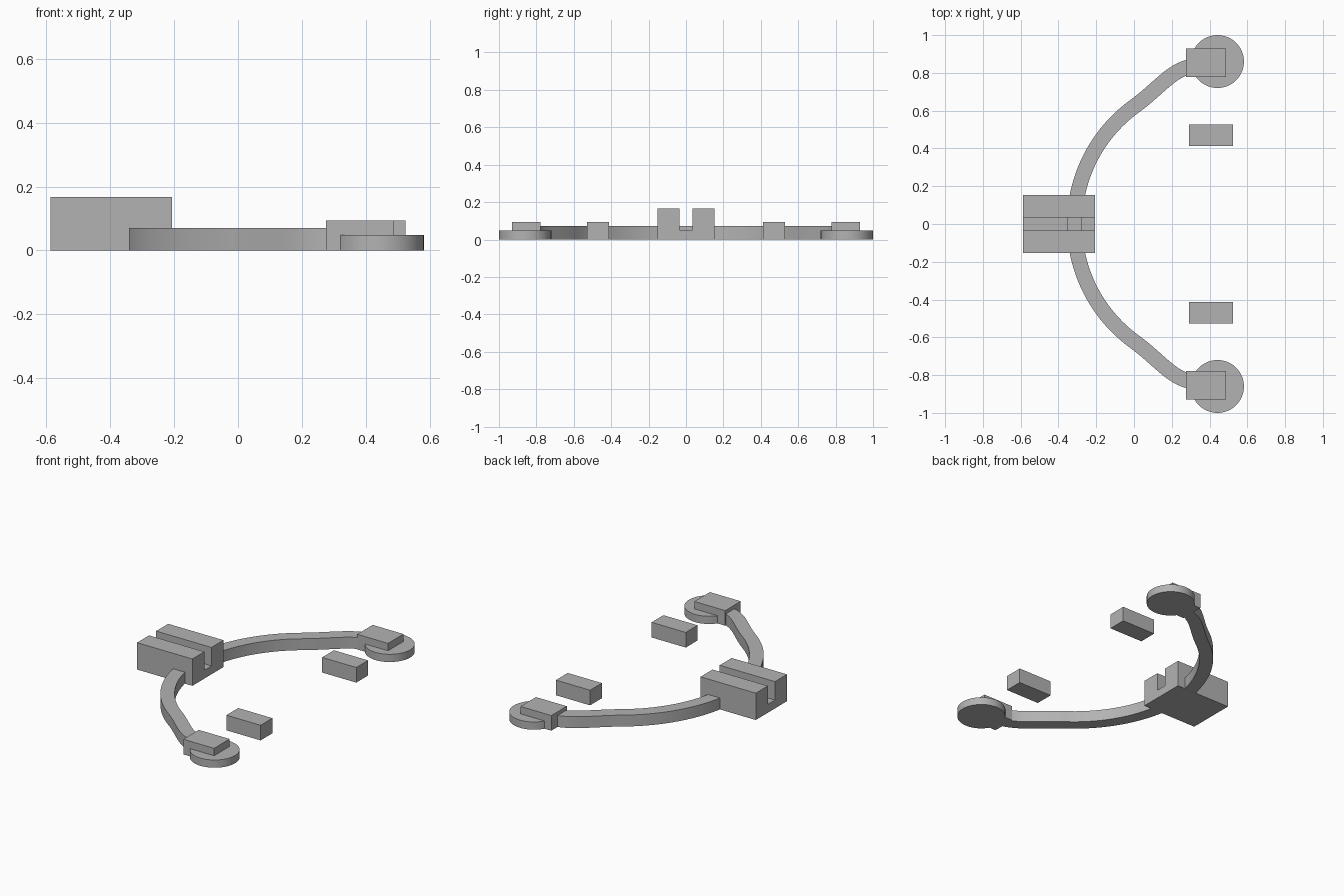
import bpy, bmesh, math
from mathutils import Vector
from mathutils.geometry import interpolate_bezier

if "Cube" in bpy.data.objects:
    bpy.data.objects.remove(bpy.data.objects["Cube"], do_unlink=True)

grey = bpy.data.materials.new("plain_grey")
grey.use_nodes = True
GREY = (0.45, 0.45, 0.45, 1)
grey.diffuse_color = GREY
grey.node_tree.nodes["Principled BSDF"].inputs["Base Color"].default_value = GREY


def prism(name, outline, height, axis="z", start=0.0, smooth=False):
    """Extrude a closed outline along z, or a (y, z) outline along x."""
    bm = bmesh.new()
    if axis == "z":
        points, push = [(a, b, start) for a, b in outline], Vector((0, 0, height))
    else:
        points, push = [(start, a, b) for a, b in outline], Vector((height, 0, 0))
    face = bm.faces.new([bm.verts.new(p) for p in points])
    result = bmesh.ops.extrude_face_region(bm, geom=[face])
    moved = [g for g in result["geom"] if isinstance(g, bmesh.types.BMVert)]
    bmesh.ops.translate(bm, verts=moved, vec=push)
    bmesh.ops.recalc_face_normals(bm, faces=bm.faces)
    mesh = bpy.data.meshes.new(name)
    bm.to_mesh(mesh)
    bm.free()
    mesh.materials.append(grey)
    obj = bpy.data.objects.new(name, mesh)
    bpy.context.collection.objects.link(obj)
    if smooth:
        bpy.ops.object.select_all(action="DESELECT")
        obj.select_set(True)
        bpy.context.view_layer.objects.active = obj
        bpy.ops.object.shade_smooth_by_angle(angle=math.radians(30))
    return obj


def box(name, x0, x1, y0, y1, height):
    return prism(name, [(x0, y0), (x1, y0), (x1, y1), (x0, y1)], height)


# Slotted centre block, with a channel along x
half = [(0.153, 0), (0.153, 0.167), (0.035, 0.167), (0.035, 0.052)]
profile = half + [(-y, z) for y, z in reversed(half)]
prism("slotted_block", profile, 0.38, axis="x", start=-0.587)

# Curved band: a circular arc, then a reverse bend into each end pad
centre, radius, sweep = 0.455, 0.77, math.radians(53.8)
arc = [Vector((centre - radius * math.cos(sweep * i / 24),
               radius * math.sin(sweep * i / 24))) for i in range(25)]
bend = interpolate_bezier(arc[-1], Vector((0.13, 0.715)),
                          Vector((0.2, 0.82)), Vector((0.31, 0.835)), 16)
upper = arc + [Vector(p[:2]) for p in bend[1:]]
path = [Vector((p.x, -p.y)) for p in reversed(upper[1:])] + upper
outer, inner = [], []
for i, p in enumerate(path):
    along = (path[min(i + 1, len(path) - 1)] - path[max(i - 1, 0)]).normalized()
    side = Vector((-along.y, along.x)) * 0.04
    outer.append(p + side)
    inner.append(p - side)
prism("curved_band", outer + inner[::-1], 0.071, smooth=True)

# Mirrored end discs, end pads and loose bricks
for label, s in (("back", 1), ("front", -1)):
    disc = [(0.442 + 0.14 * math.cos(math.tau * i / 64),
             s * 0.86 + 0.14 * math.sin(math.tau * i / 64)) for i in range(64)]
    prism(label + "_end_disc", disc, 0.048, smooth=True)
    box(label + "_end_pad", 0.275, 0.487, *sorted((s * 0.778, s * 0.93)), 0.094)
    box(label + "_brick", 0.29, 0.525, *sorted((s * 0.412, s * 0.528)), 0.094)
